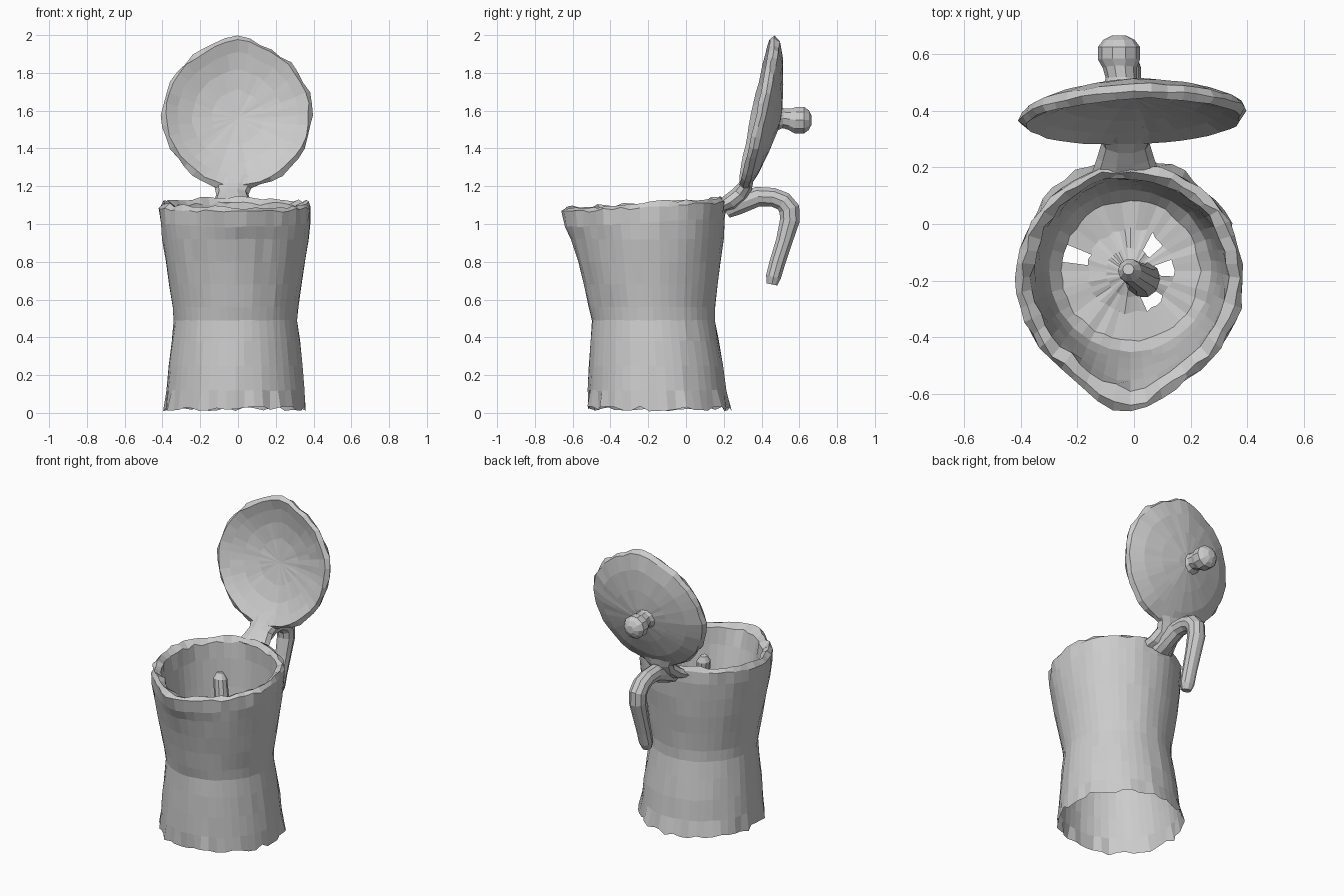
import bpy, bmesh, random
from math import sin, cos, pi, radians
from mathutils import Vector

random.seed(4)


def jit(a):
    return random.uniform(-a, a)


def skin(name, rings, cap_start=False, cap_end=False, holes=()):
    """Join closed rings of points with quads; holes lists (band, segment) left open."""
    bm = bmesh.new()
    vs = [[bm.verts.new(p) for p in ring] for ring in rings]
    n = len(vs[0])
    for i in range(len(vs) - 1):
        for j in range(n):
            if (i, j) in holes:
                continue
            k = (j + 1) % n
            bm.faces.new((vs[i][j], vs[i][k], vs[i + 1][k], vs[i + 1][j]))
    if cap_start:
        bm.faces.new(vs[0][::-1])
    if cap_end:
        bm.faces.new(vs[-1])
    bmesh.ops.recalc_face_normals(bm, faces=bm.faces)
    mesh = bpy.data.meshes.new(name)
    bm.to_mesh(mesh)
    bm.free()
    obj = bpy.data.objects.new(name, mesh)
    bpy.context.collection.objects.link(obj)
    return obj


def tube(name, path, sides=10):
    """Sweep an ellipse along a path of (x, y, z, half width, half thickness)."""
    pts = [Vector(p[:3]) for p in path]
    rings = []
    for i, p in enumerate(path):
        t = pts[min(i + 1, len(pts) - 1)] - pts[max(i - 1, 0)]
        n = Vector((0, -t.z, t.y)).normalized()
        rings.append([pts[i] + Vector((p[3] * cos(2 * pi * j / sides), 0, 0))
                      + n * p[4] * sin(2 * pi * j / sides) for j in range(sides)])
    return skin(name, rings, True, True)


# Pot body: open skirt, waist, flared jug with pouring lip, inner wall and floor
SEG = 48
# (radius, z, lip reach, centre y, roughness)
profile = [(.378, .022, 0, -.146, .014), (.366, .12, 0, -.152, .003),
           (.355, .25, 0, -.158, .003), (.340, .38, 0, -.166, .003),
           (.326, .49, 0, -.172, .002), (.332, .56, .008, -.177, .002),
           (.350, .68, .01, -.182, .003), (.370, .80, .015, -.186, .003),
           (.388, .92, .03, -.190, .003), (.398, 1.01, .05, -.192, .004),
           (.401, 1.09, .07, -.192, .008), (.380, 1.112, .06, -.190, .012),
           (.347, 1.085, .05, -.185, .010), (.338, .98, .035, -.180, .004),
           (.322, .82, .015, -.175, .003), (.305, .68, 0, -.170, .003),
           (.285, .58, 0, -.165, .003), (.245, .535, 0, -.165, .006),
           (.150, .53, 0, -.165, .008), (.085, .54, 0, -.17, .005),
           (.030, .56, 0, -.175, 0)]
rings = []
for r, z, lip, cy, rough in profile:
    ring = []
    for j in range(SEG):
        a = 2 * pi * j / SEG
        front = max(0, -sin(a))
        rr = r + lip * front ** 14 + jit(rough)
        # The rim rises towards the hinge
        rise = .025 * sin(a) if z > .95 else 0
        ring.append((-.013 + rr * cos(a), cy + rr * sin(a), max(0, z + rise + jit(rough))))
    rings.append(ring)
# Broken gaps in the floor beside the spout column
gaps = {(18, j) for j in (47, 0, 1, 5, 6, 7, 39, 40, 41, 42)} | {(17, 21), (17, 22)}
skin("pot_body", rings, holes=gaps)

# Spout column inside the jug
tube("spout_column", [(.03, -.195, .50, .065, .065), (.025, -.19, .7, .05, .05),
                      (0, -.175, .92, .045, .045), (-.015, -.165, 1.02, .042, .042),
                      (-.02, -.16, 1.055, .02, .02)])

# Open lid: hollow cone tilted back, small tip at the top, drawn out to the hinge below
TILT = radians(12)
up = Vector((0, sin(TILT), cos(TILT)))
back = Vector((0, cos(TILT), -sin(TILT)))
centre = Vector((-.003, .362, 1.58))
# (radius fraction, offset behind the rim plane, roughness)
lid_profile = [(.02, .085, 0), (.35, .075, .004), (.6, .055, .004), (.8, .025, .004),
               (.95, -.003, .006), (1.0, .02, .01), (.97, .048, .006),
               (.75, .085, .003), (.45, .115, .003), (.15, .138, .002), (.02, .142, 0)]
rings = []
for f, w, rough in lid_profile:
    ring = []
    for j in range(40):
        a = 2 * pi * j / 40
        r = .398 + .03 * max(0, sin(a)) ** 30 + .01 * max(0, -sin(a)) ** 20
        r = f * r + jit(rough)
        ring.append(centre + Vector((r * cos(a), .035 * r * cos(a), 0))
                    + up * r * sin(a) + back * (w + jit(rough * .5)))
    rings.append(ring)
skin("lid", rings, True, True)

# Lid knob
tube("lid_knob", [(-.04, .47, 1.56, .075, .075), (-.045, .515, 1.56, .055, .055),
                  (-.05, .55, 1.555, .06, .06), (-.053, .58, 1.55, .074, .074),
                  (-.053, .625, 1.55, .074, .074), (-.053, .65, 1.55, .055, .055),
                  (-.053, .665, 1.55, .025, .025)])

# Hinge neck joining pot and lid
tube("hinge_neck", [(-.03, .175, 1.085, .12, .035), (-.03, .235, 1.115, .10, .05),
                    (-.03, .285, 1.155, .085, .05), (-.025, .315, 1.20, .10, .04),
                    (-.02, .337, 1.25, .14, .025), (-.015, .352, 1.29, .16, .01)])

# Curved hanging handle
tube("handle", [(-.03, .21, 1.065, .06, .04), (-.03, .27, 1.105, .055, .06),
                (-.03, .38, 1.145, .052, .055), (-.03, .46, 1.142, .052, .052),
                (-.03, .515, 1.12, .054, .054), (-.03, .547, 1.08, .055, .058),
                (-.03, .55, 1.02, .055, .055), (-.03, .52, .91, .05, .046),
                (-.03, .485, .80, .046, .044), (-.03, .463, .72, .045, .042),
                (-.03, .455, .68, .03, .03)])
